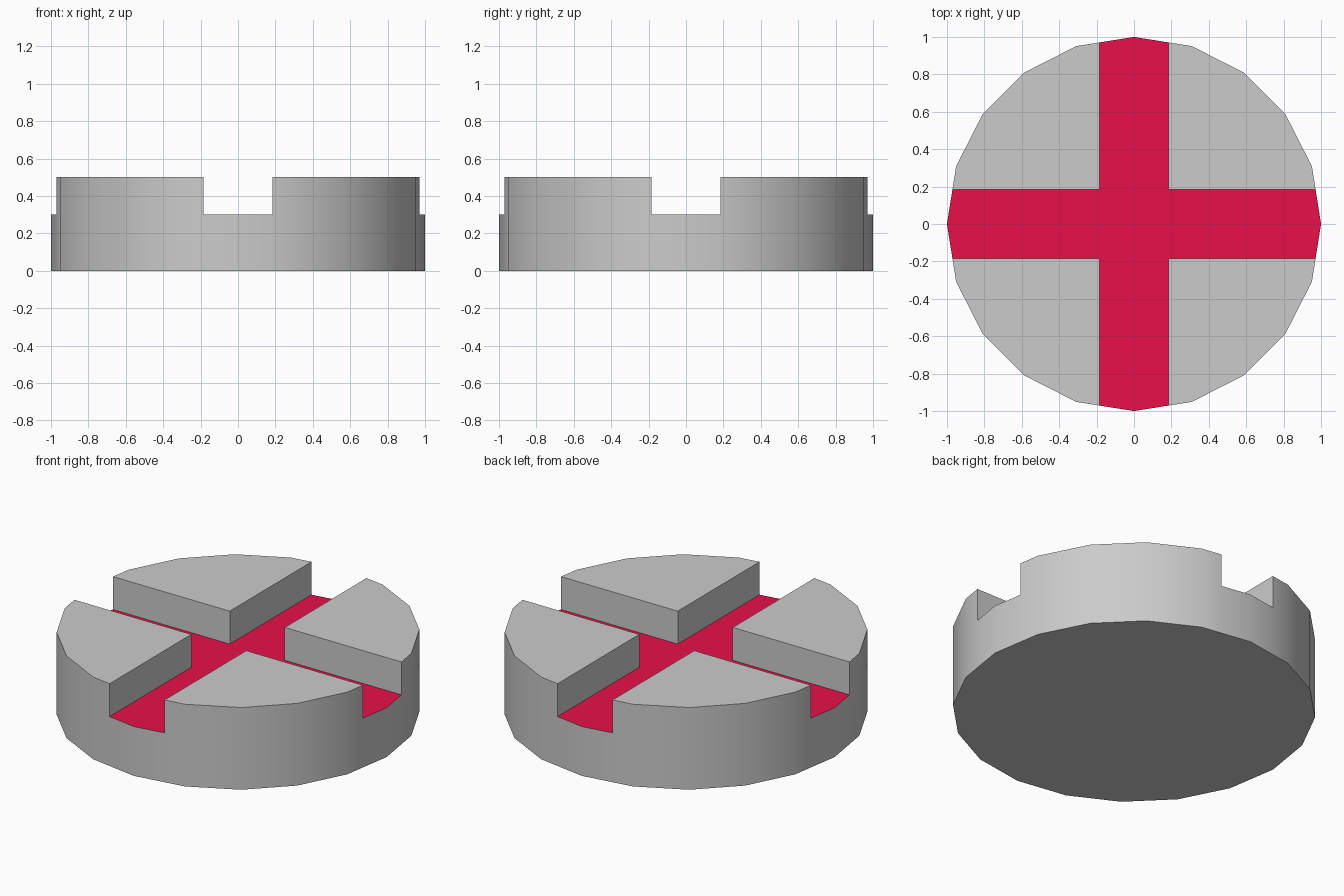
import bpy, bmesh
from mathutils import Vector

if "Cube" in bpy.data.objects:
    bpy.data.objects.remove(bpy.data.objects["Cube"])

SIDES, RADIUS = 20, 1.0
FLOOR_Z, TOP_Z, SLOT = 0.30, 0.50, 0.185

bm = bmesh.new()

# Disc at slot-floor height, split by the four slot edges
bmesh.ops.create_circle(bm, cap_ends=True, segments=SIDES, radius=RADIUS)
bmesh.ops.translate(bm, verts=bm.verts[:], vec=(0, 0, FLOOR_Z))
for axis in (Vector((1, 0, 0)), Vector((0, 1, 0))):
    for s in (-SLOT, SLOT):
        bmesh.ops.bisect_plane(bm, geom=bm.verts[:] + bm.edges[:] + bm.faces[:],
                               plane_co=axis * s, plane_no=axis)
rim = [e for e in bm.edges if e.is_boundary]

# Outer wall and underside
low = bmesh.ops.extrude_edge_only(bm, edges=rim)["geom"]
low_verts = [g for g in low if isinstance(g, bmesh.types.BMVert)]
low_edges = [g for g in low if isinstance(g, bmesh.types.BMEdge)]
bmesh.ops.translate(bm, verts=low_verts, vec=(0, 0, -FLOOR_Z))
bmesh.ops.contextual_create(bm, geom=low_edges)

# Four raised quadrants; the remaining cross is the coloured floor
flat = [f for f in bm.faces if all(abs(v.co.z - FLOOR_Z) < 1e-4 for v in f.verts)]
corners = []
for f in flat:
    c = f.calc_center_median()
    if abs(c.x) > SLOT + 0.01 and abs(c.y) > SLOT + 0.01:
        corners.append(f)
    else:
        f.material_index = 1
raised = bmesh.ops.extrude_face_region(bm, geom=corners)["geom"]
bmesh.ops.translate(bm, verts=[g for g in raised if isinstance(g, bmesh.types.BMVert)],
                    vec=(0, 0, TOP_Z - FLOOR_Z))
leftover = [f for f in corners if f.is_valid]
if leftover:
    bmesh.ops.delete(bm, geom=leftover, context='FACES_ONLY')
for f in bm.faces:
    c = f.calc_center_median()
    is_floor = abs(c.z - FLOOR_Z) < 1e-4 and all(abs(v.co.z - FLOOR_Z) < 1e-4 for v in f.verts)
    f.material_index = 1 if is_floor else 0
bmesh.ops.recalc_face_normals(bm, faces=bm.faces[:])

mesh = bpy.data.meshes.new("slotted_disc")
bm.to_mesh(mesh)
bm.free()

# Colours
grey = bpy.data.materials.new("grey")
grey.diffuse_color = (0.8, 0.8, 0.8, 1)
grey.use_nodes = True
grey.node_tree.nodes["Principled BSDF"].inputs["Base Color"].default_value = grey.diffuse_color
red = bpy.data.materials.new("slot_red")
red.diffuse_color = (0.8, 0.005, 0.07, 1)
red.use_nodes = True
red.node_tree.nodes["Principled BSDF"].inputs["Base Color"].default_value = red.diffuse_color
mesh.materials.append(None)
mesh.materials.append(red)
mesh.materials[0] = grey

disc = bpy.data.objects.new("slotted_disc", mesh)
bpy.context.collection.objects.link(disc)
bpy.context.view_layer.objects.active = disc
disc.select_set(True)
bpy.ops.object.shade_smooth_by_angle()
